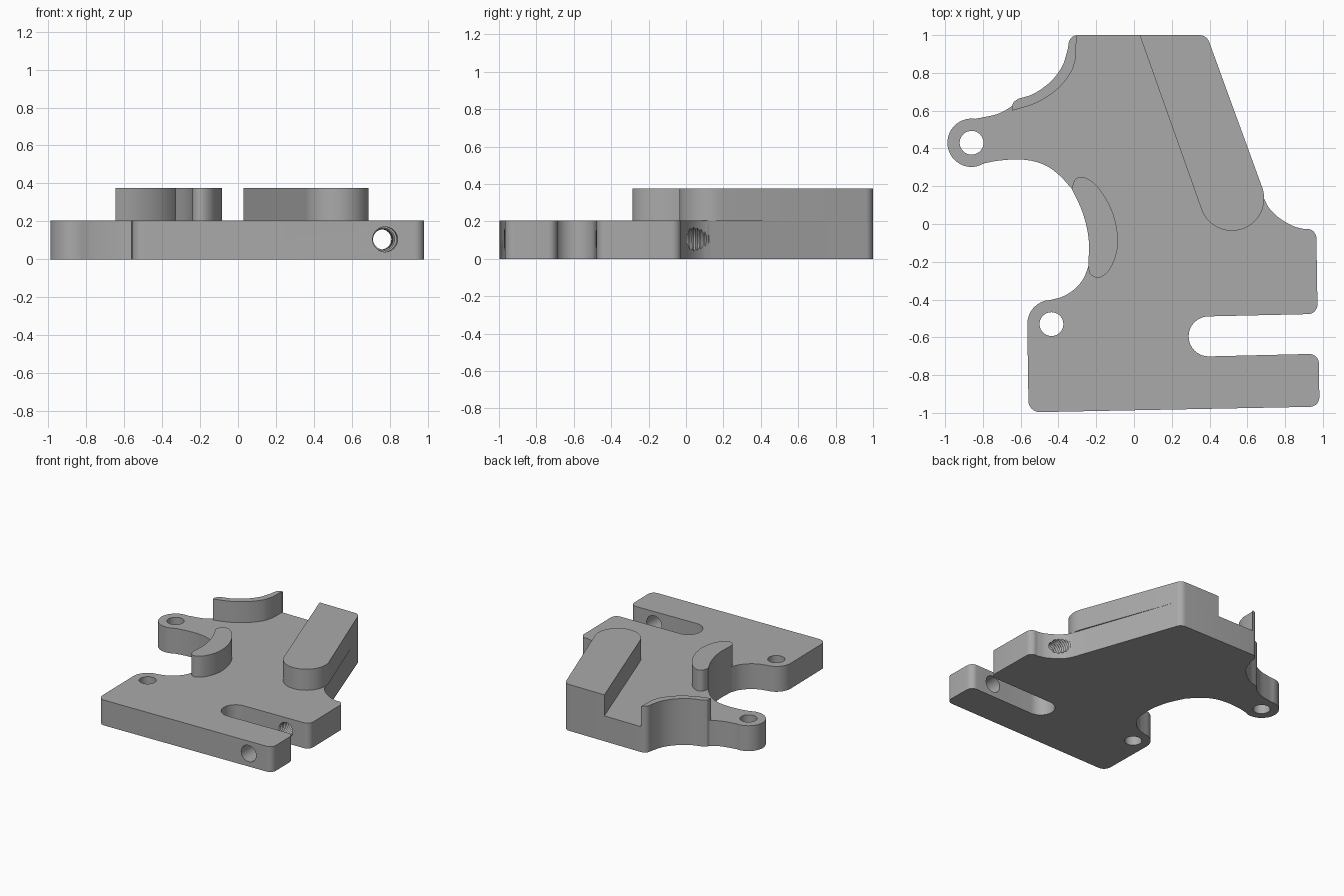
import bpy, bmesh, math
from mathutils import Vector

if "Cube" in bpy.data.objects:
    bpy.data.objects.remove(bpy.data.objects["Cube"])

PLATE_TOP, RIB_TOP = 0.205, 0.375

grey = bpy.data.materials.new("machined grey")
grey.diffuse_color = (0.40, 0.40, 0.40, 1)
grey.use_nodes = True
grey.node_tree.nodes["Principled BSDF"].inputs["Base Color"].default_value = grey.diffuse_color


def arc(cx, cy, r, a0, a1, n=16):
    """Points on an arc, angles in degrees."""
    angles = [math.radians(a0 + (a1 - a0) * i / n) for i in range(n + 1)]
    return [(cx + r * math.cos(a), cy + r * math.sin(a)) for a in angles]


def fillet(prev, corner, nxt, r, n=8):
    """Rounded corner between two straight edges."""
    p, c, q = Vector(prev), Vector(corner), Vector(nxt)
    u, v = (p - c).normalized(), (q - c).normalized()
    half = u.angle(v) / 2
    centre = c + (u + v).normalized() * (r / math.sin(half))
    start, end = c + u * (r / math.tan(half)), c + v * (r / math.tan(half))
    a = start - centre
    turn = math.atan2(a.x * (end - centre).y - a.y * (end - centre).x, a.dot(end - centre))
    a0 = math.degrees(math.atan2(a.y, a.x))
    return arc(centre.x, centre.y, r, a0, a0 + math.degrees(turn), n)


def spline(pts, n=5):
    """Smooth curve through the points."""
    p = [Vector(q) for q in pts]
    p = [2 * p[0] - p[1]] + p + [2 * p[-1] - p[-2]]
    out = []
    for a, b, c, d in zip(p, p[1:], p[2:], p[3:]):
        for i in range(n):
            t = i / n
            q = 0.5 * (2 * b + (c - a) * t + (2 * a - 5 * b + 4 * c - d) * t**2
                       + (3 * b - a - 3 * c + d) * t**3)
            out.append(tuple(q))
    return out + [tuple(p[-2])]


def extrude(name, pts, z0, z1):
    """Solid prism from a counter-clockwise outline."""
    clean = [p for i, p in enumerate(pts) if math.dist(p, pts[i - 1]) > 0.002]
    bm = bmesh.new()
    face = bm.faces.new([bm.verts.new((x, y, z0)) for x, y in clean])
    top = bmesh.ops.extrude_face_region(bm, geom=[face])["geom"]
    bmesh.ops.translate(bm, vec=(0, 0, z1 - z0),
                        verts=[g for g in top if isinstance(g, bmesh.types.BMVert)])
    bmesh.ops.recalc_face_normals(bm, faces=bm.faces)
    return finish(name, bm)


def lathe(name, profile, n=32):
    """Closed solid turned about local z; profile is (radius, height)."""
    bm = bmesh.new()
    rings = [[bm.verts.new((x, y, z)) for x, y in arc(0, 0, r, 0, 360, n)[:-1]]
             for r, z in profile]
    for a, b in zip(rings, rings[1:]):
        for i in range(n):
            j = (i + 1) % n
            bm.faces.new((a[i], a[j], b[j], b[i]))
    bm.faces.new(rings[0][::-1])
    bm.faces.new(rings[-1])
    return finish(name, bm)


def finish(name, bm):
    mesh = bpy.data.meshes.new(name)
    bm.to_mesh(mesh)
    bm.free()
    mesh.materials.append(grey)
    ob = bpy.data.objects.new(name, mesh)
    bpy.context.collection.objects.link(ob)
    return ob


def activate(ob):
    bpy.ops.object.select_all(action="DESELECT")
    ob.select_set(True)
    bpy.context.view_layer.objects.active = ob


# Curved edges shared by the plate and the raised ribs
back_left_edge = fillet((0, 1), (-0.347, 1), (-0.347, 0.9), 0.05) + spline(
    [(-0.352, 0.92), (-0.38, 0.835), (-0.44, 0.755), (-0.53, 0.69), (-0.615, 0.662)]
) + [(-0.638, 0.645), (-0.646, 0.625)]
throat = spline([(-0.33, 0.187), (-0.272, 0.06), (-0.24, -0.08), (-0.242, -0.225)])
block_right = fillet((0.69, 0.15), (0.385, 1), (0, 1), 0.055)

# Plate outline, counter-clockwise from the front left corner
front_l, front_r, tine_r = (-0.558, -0.997), (0.982, -0.967), (0.978, -0.687)
body_low, body_high = (0.972, -0.476), (0.965, -0.03)
outline = fillet((-0.565, -0.53), front_l, front_r, 0.06)
outline += fillet(front_l, front_r, tine_r, 0.05)
outline += fillet(front_r, tine_r, (0.39, -0.7), 0.05)
outline += arc(0.395, -0.595, 0.106, -89, -271)
outline += fillet((0.39, -0.49), body_low, body_high, 0.05)
outline += fillet(body_low, body_high, (0.88, -0.022), 0.05)
outline += spline([(0.905, -0.028), (0.84, -0.01), (0.765, 0.035), (0.715, 0.085), (0.688, 0.135)])
outline += block_right + back_left_edge
outline += spline([(-0.646, 0.625), (-0.69, 0.597), (-0.74, 0.577), (-0.84, 0.557)])
outline += arc(-0.86, 0.43, 0.128, 90, 285, 28)
outline += spline([(-0.79, 0.322), (-0.72, 0.335), (-0.62, 0.342), (-0.53, 0.332),
                   (-0.455, 0.303), (-0.39, 0.253), (-0.33, 0.187)])
outline += throat
outline += spline([(-0.242, -0.225), (-0.268, -0.29), (-0.315, -0.345), (-0.375, -0.383), (-0.44, -0.402)])
outline += arc(-0.437, -0.53, 0.128, 105, 180, 14)
plate = extrude("base_plate", outline, 0, PLATE_TOP)

# Drilled mounting holes
cutters = []
for i, (x, y) in enumerate([(-0.86, 0.43), (-0.437, -0.53)]):
    hole = lathe(f"mount_hole_{i}", [(0.063, -0.1), (0.063, 0.4)], 40)
    hole.location = (x, y, 0)
    cutters.append(hole)

# Clamp screw: plain bore through the tine, threaded bore through the body
pitch, teeth = 0.02, 35
thread = [(0.066, -0.2), (0.066, 0.45)]
for k in range(teeth):
    thread += [(0.053, 0.452 + k * pitch), (0.063, 0.452 + (k + 0.5) * pitch)]
screw = lathe("screw_bore", thread)
screw.location = (0.776, -1, 0.105)
screw.rotation_euler = (-math.pi / 2, 0, math.radians(1.2))
cutters.append(screw)

activate(plate)
for c in cutters:
    c.hide_render = True
    mod = plate.modifiers.new(c.name, "BOOLEAN")
    mod.operation, mod.solver, mod.object = "DIFFERENCE", "EXACT", c
    bpy.ops.object.modifier_apply(modifier=mod.name)
    bpy.data.objects.remove(c)

# Slanted raised block with a round nose
block = extrude("slanted_block",
                [(0.03, 1)] + arc(0.518, 0.135, 0.171, 199.5, 379.5, 32) + block_right,
                PLATE_TOP, RIB_TOP)

# Crescent rib beside the throat
crescent = extrude("crescent_rib", throat + spline(
    [(-0.242, -0.225), (-0.232, -0.265), (-0.19, -0.285), (-0.14, -0.255), (-0.1, -0.18),
     (-0.085, -0.09), (-0.1, 0.02), (-0.14, 0.12), (-0.2, 0.205), (-0.262, 0.247),
     (-0.31, 0.238), (-0.33, 0.187)]), PLATE_TOP, RIB_TOP)

# Thin curved rib along the back left edge
back_rib = extrude("back_rib", back_left_edge + [(-0.645, 0.6)] + spline(
    [(-0.645, 0.6), (-0.52, 0.64), (-0.41, 0.71), (-0.335, 0.8), (-0.307, 0.88)]
) + [(-0.305, 0.999)], PLATE_TOP, RIB_TOP)

for ob in (plate, block, crescent, back_rib):
    activate(ob)
    bpy.ops.object.shade_smooth_by_angle(angle=math.radians(30))
